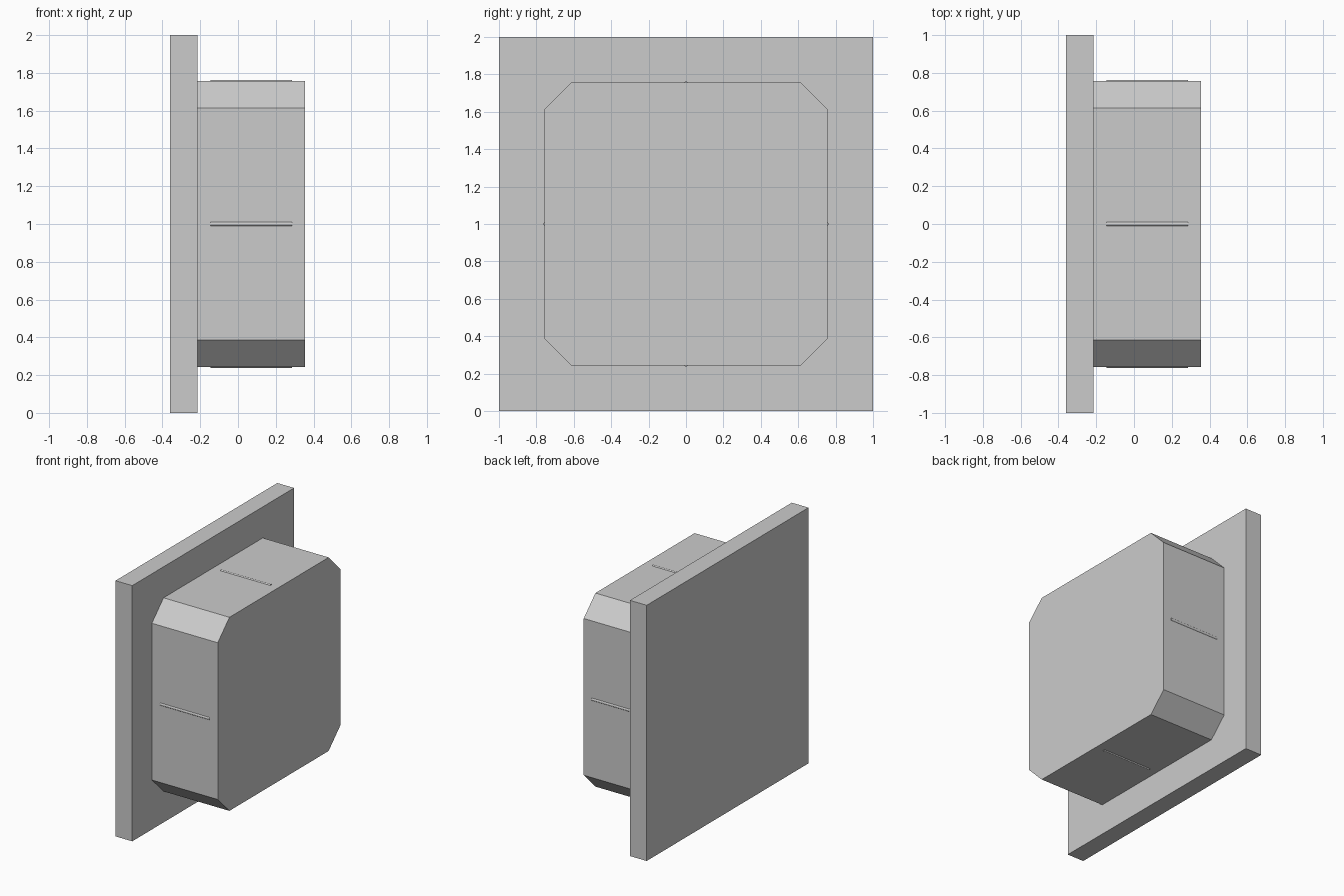
import bpy
import bmesh
from math import cos, sin, pi
from mathutils import Matrix

cube = bpy.data.objects.get("Cube")
if cube:
    bpy.data.objects.remove(cube, do_unlink=True)

# One plain grey for the whole model
GREY = (0.6, 0.6, 0.6, 1.0)
grey = bpy.data.materials.new("plain_grey")
grey.use_nodes = True
grey.diffuse_color = GREY
grey.node_tree.nodes["Principled BSDF"].inputs["Base Color"].default_value = GREY

CENTRE_Z = 1.0


def prism(name, outline, x0, x1):
    """Extrude a closed (y, z) outline along x."""
    bm = bmesh.new()
    base = bm.faces.new([bm.verts.new((x0, y, z)) for y, z in outline])
    new = bmesh.ops.extrude_face_region(bm, geom=[base])["geom"]
    verts = [v for v in new if isinstance(v, bmesh.types.BMVert)]
    bmesh.ops.translate(bm, verts=verts, vec=(x1 - x0, 0, 0))
    bmesh.ops.recalc_face_normals(bm, faces=bm.faces)
    mesh = bpy.data.meshes.new(name)
    bm.to_mesh(mesh)
    bm.free()
    mesh.materials.append(grey)
    obj = bpy.data.objects.new(name, mesh)
    obj.location.z = CENTRE_Z
    bpy.context.collection.objects.link(obj)
    return obj


# Square wall plate
prism("back_plate", [(-1, -1), (1, -1), (1, 1), (-1, 1)], -0.36, -0.215)

# Plug body with chamfered corners
HALF, FLAT = 0.757, 0.613
corners = [(FLAT, HALF), (HALF, FLAT)]
outline = []
for turn in range(4):
    rot = Matrix.Rotation(-turn * pi / 2, 2)
    for y, z in corners:
        outline.append((rot[0][0] * y + rot[0][1] * z, rot[1][0] * y + rot[1][1] * z))
prism("plug_body", outline, -0.215, 0.355)

# Thin half-round grip rib in the middle of each side
RIB = 0.011
rib_outline = [(RIB * cos(a * pi / 6), HALF - 0.005 + RIB * sin(a * pi / 6)) for a in range(12)]
for turn, side in enumerate(["top", "right", "bottom", "left"]):
    rib = prism(side + "_grip_rib", rib_outline, -0.145, 0.285)
    rib.rotation_euler.x = turn * pi / 2
